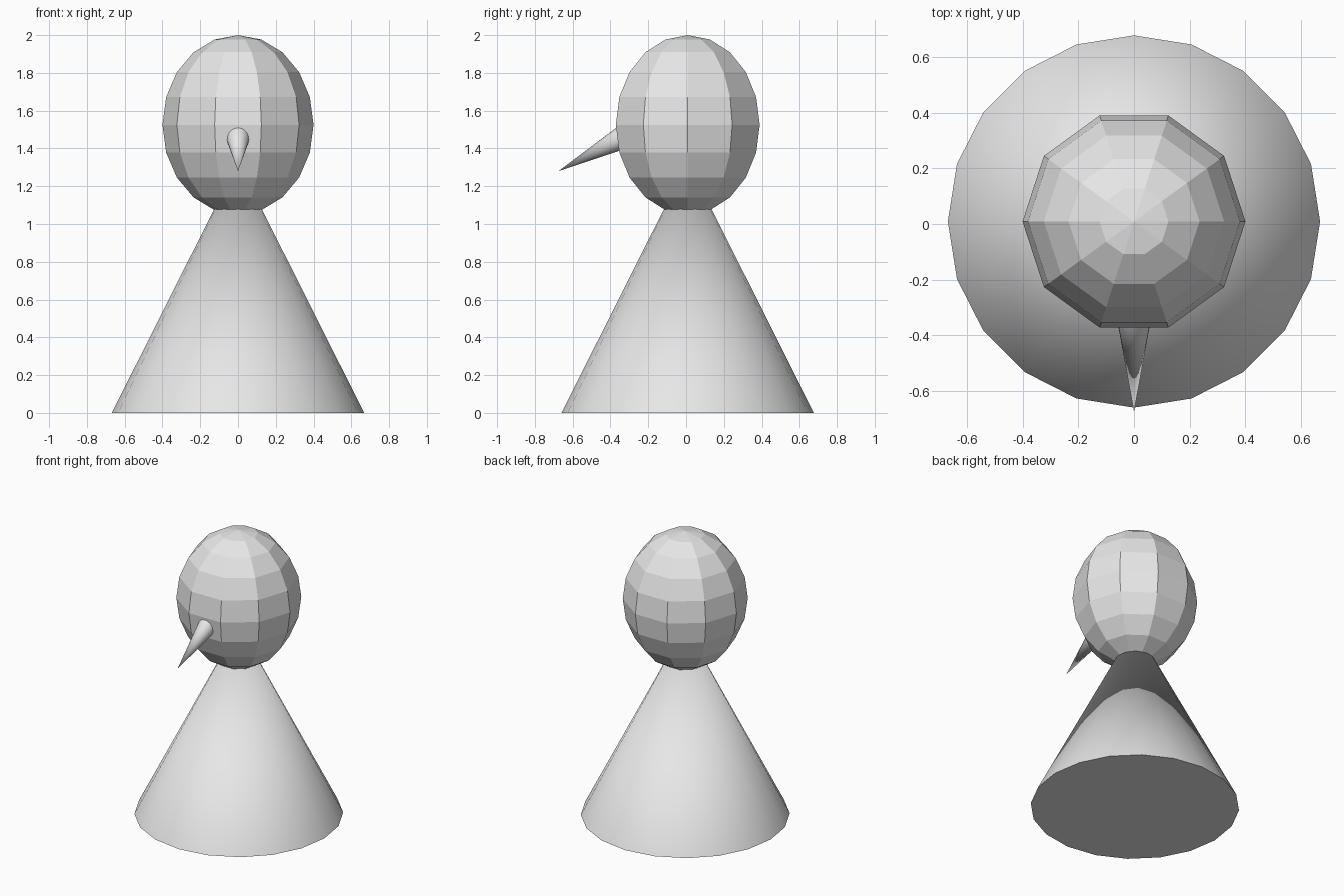
import bpy, bmesh, math
from mathutils import Matrix, Vector

cube = bpy.data.objects.get("Cube")
if cube:
    bpy.data.objects.remove(cube, do_unlink=True)

grey = bpy.data.materials.new("plain grey")
grey.use_nodes = True
GREY = (0.8, 0.8, 0.8, 1)
grey.diffuse_color = GREY
grey.node_tree.nodes["Principled BSDF"].inputs["Base Color"].default_value = GREY


def finish(name, bm, matrix):
    """Turn a bmesh into a placed grey object."""
    bmesh.ops.recalc_face_normals(bm, faces=bm.faces)
    bmesh.ops.transform(bm, matrix=matrix, verts=bm.verts)
    mesh = bpy.data.meshes.new(name)
    bm.to_mesh(mesh)
    bm.free()
    mesh.materials.append(grey)
    obj = bpy.data.objects.new(name, mesh)
    bpy.context.collection.objects.link(obj)
    return obj


def cone(name, sides, radius, base, tip):
    """Smooth cone from base centre to tip, with a flat cap."""
    bm = bmesh.new()
    axis = Vector(tip) - Vector(base)
    ring = [bm.verts.new((radius * math.cos(a), radius * math.sin(a), 0))
            for a in (math.tau * i / sides for i in range(sides))]
    apex = bm.verts.new((0, 0, axis.length))
    bm.faces.new(ring)
    for a, b in zip(ring, ring[1:] + ring[:1]):
        bm.faces.new((a, b, apex)).smooth = True
    turn = axis.to_track_quat('Z', 'Y').to_matrix().to_4x4()
    if axis.x == 0 and axis.y == 0:
        turn = Matrix.Identity(4)
    return finish(name, bm, Matrix.Translation(base) @ turn)


def faceted_ball(name, segments, rings, size, centre):
    """Flat shaded latitude/longitude ball with a corner on the x axis."""
    bm = bmesh.new()
    top, bottom = bm.verts.new((0, 0, 1)), bm.verts.new((0, 0, -1))
    loops = []
    for r in range(1, rings):
        p = math.pi * r / rings
        loops.append([bm.verts.new((math.sin(p) * math.cos(a), math.sin(p) * math.sin(a), math.cos(p)))
                      for a in (math.tau * i / segments for i in range(segments))])
    for i in range(segments):
        j = (i + 1) % segments
        bm.faces.new((top, loops[0][i], loops[0][j]))
        bm.faces.new((bottom, loops[-1][j], loops[-1][i]))
        for up, low in zip(loops, loops[1:]):
            bm.faces.new((up[i], low[i], low[j], up[j]))
    return finish(name, bm, Matrix.Translation(centre) @ Matrix.Diagonal((*size, 1)))


# Body, head and pointed nose
cone("body", 20, 0.668, (0, 0.009, 0), (0, 0.009, 1.33))
faceted_ball("head", 10, 10, (0.4, 0.4, 0.475), (0, 0.009, 1.525))
cone("nose", 20, 0.065, (0, -0.32, 1.466), (0, -0.675, 1.28))
